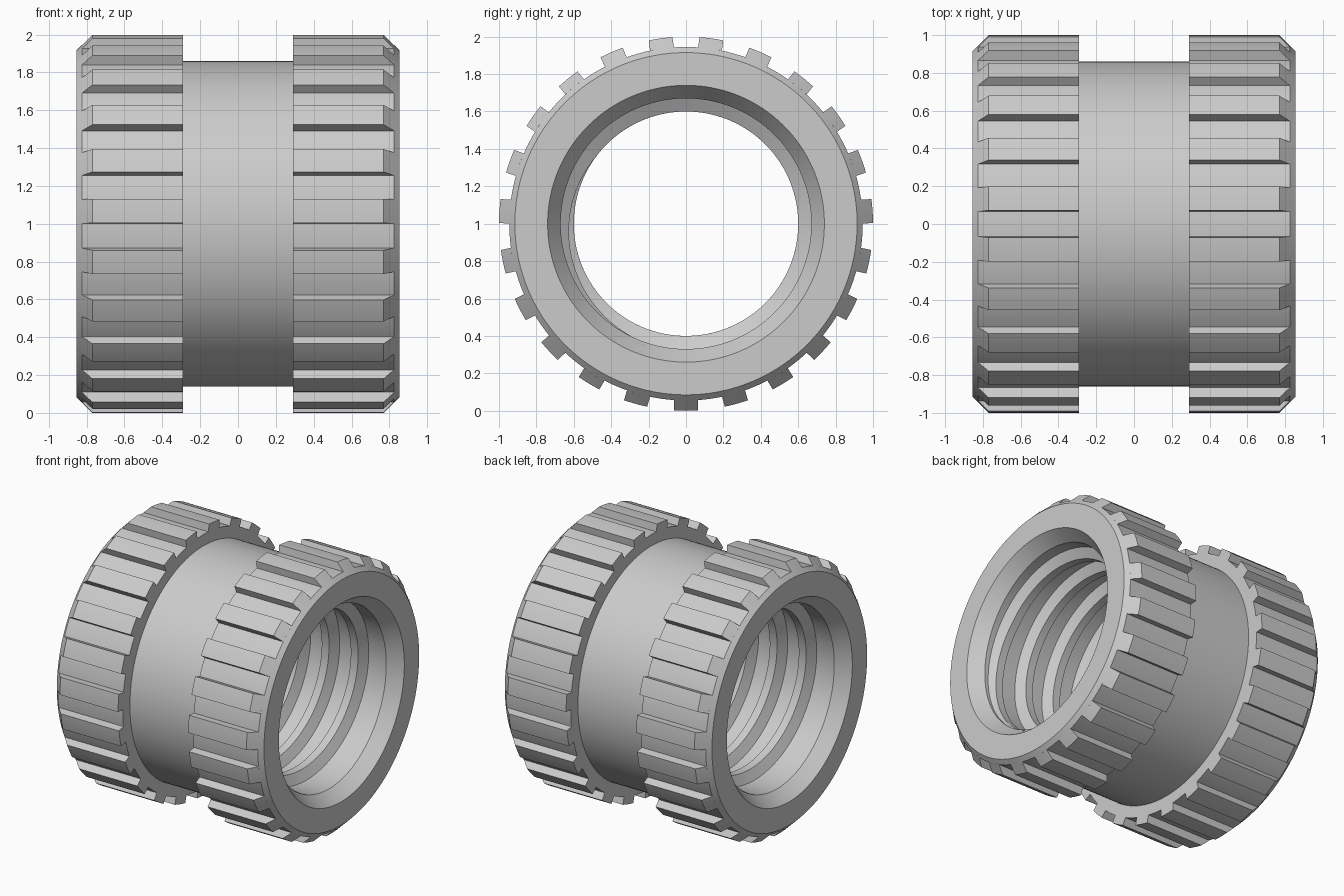
import bpy, bmesh
from math import sin, cos, pi, sqrt, radians

if "Cube" in bpy.data.objects:
    bpy.data.objects.remove(bpy.data.objects["Cube"])

metal = bpy.data.materials.new("grey_metal")
metal.use_nodes = True
GREY = (0.6, 0.6, 0.6, 1)
metal.diffuse_color = GREY
metal.node_tree.nodes["Principled BSDF"].inputs["Base Color"].default_value = GREY

HALF = 0.855        # half length along x
GROOVE = 0.29       # half width of the middle groove
TEETH = 23


def polar(x, r, a):
    """Point at angle a about the x axis, counted from the bottom towards +y."""
    return (x, r * sin(a), 1 - r * cos(a))


def loft(name, sections, closed):
    """Join equal closed sections; wrap around or cap the ends."""
    bm = bmesh.new()
    rows = [[bm.verts.new(p) for p in s] for s in sections]
    n = len(rows[0])
    last = len(rows) if closed else len(rows) - 1
    for i in range(last):
        a, b = rows[i], rows[(i + 1) % len(rows)]
        for j in range(n):
            k = (j + 1) % n
            bm.faces.new((a[j], a[k], b[k], b[j]))
    if not closed:
        bm.faces.new(rows[0])
        bm.faces.new(rows[-1])
    bmesh.ops.recalc_face_normals(bm, faces=bm.faces)
    mesh = bpy.data.meshes.new(name)
    bm.to_mesh(mesh)
    bm.free()
    mesh.materials.append(metal)
    obj = bpy.data.objects.new(name, mesh)
    bpy.context.collection.objects.link(obj)
    bpy.ops.object.select_all(action="DESELECT")
    obj.select_set(True)
    bpy.context.view_layer.objects.active = obj
    bpy.ops.object.shade_smooth_by_angle(angle=radians(25))
    return obj


# Sleeve: chamfered collars, middle groove, countersunk bore
right = [(0.755, 0.67), (HALF, 0.74), (HALF, 0.915), (0.825, 0.945),
         (GROOVE, 0.945), (GROOVE, 0.86)]
profile = right + [(-x, r) for x, r in reversed(right)]
STEPS = 138
loft("sleeve", [[polar(x, r, 2 * pi * i / STEPS) for x, r in profile]
                for i in range(STEPS)], True)

# Knurl teeth: parallel sided bars with a curved top, on both collars
bar = [(GROOVE, 0.93), (GROOVE, 1.0), (0.77, 1.0), (0.825, 0.945), (0.81, 0.93)]
for side, label in ((1, "left"), (-1, "right")):
    for t in range(TEETH):
        a = 2 * pi * t / TEETH
        sections = []
        for w in (-0.064, -0.032, 0, 0.032, 0.064):
            row = []
            for x, r in bar:
                h = sqrt(r * r - w * w)
                row.append((side * x, h * sin(a) + w * cos(a),
                            1 - h * cos(a) + w * sin(a)))
            sections.append(row)
        loft(f"{label}_knurl_tooth_{t + 1}", sections, False)

# Internal thread: right-handed helical ridge that fades out at both ends
PITCH, TURNS, FADE, PER_TURN = 0.24, 2.95, 0.3, 96
count = int(2 * TURNS * PER_TURN)
ridge = []
for i in range(count + 1):
    turn = -TURNS + 2 * TURNS * i / count
    rise = min(1, (TURNS - abs(turn)) / FADE)
    crest = 0.675 - 0.075 * rise
    x, a = PITCH * turn, 2 * pi * turn
    ridge.append([polar(x + dx, r, a) for dx, r in
                  ((-0.08, 0.69), (-0.03, crest), (0.03, crest), (0.08, 0.69))])
loft("internal_thread", ridge, False)
